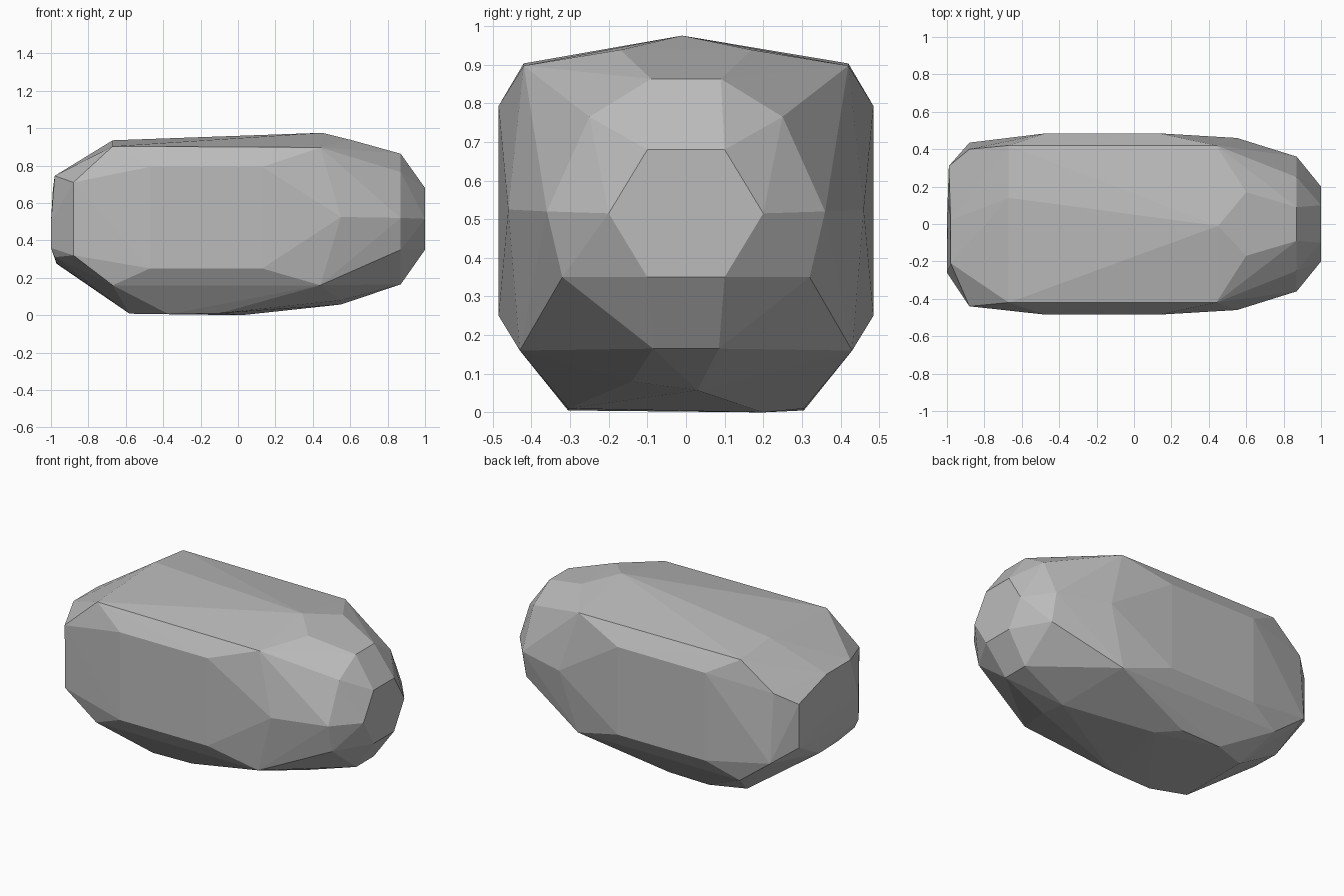
import bpy
import bmesh

# Remove the default cube only
default_cube = bpy.data.objects.get("Cube")
if default_cube:
    bpy.data.objects.remove(default_cube, do_unlink=True)


def make_material(name, colour):
    material = bpy.data.materials.new(name)
    material.use_nodes = True
    material.diffuse_color = colour
    shader = material.node_tree.nodes["Principled BSDF"]
    shader.inputs["Base Color"].default_value = colour
    shader.inputs["Roughness"].default_value = 0.9
    return material


def mirrored(corners):
    """Repeat every corner on the front and the back of the stone."""
    return [(x, side * y, z) for x, y, z in corners for side in (-1, 1)]


def ring(x, outline):
    """Place a mirrored (y, z) outline at one station along the stone."""
    return mirrored([(x, y, z) for y, z in outline])


def hull_object(name, corners, material):
    """Wrap the corners in a faceted convex shell."""
    bm = bmesh.new()
    for corner in corners:
        bm.verts.new(corner)
    result = bmesh.ops.convex_hull(bm, input=bm.verts[:], use_existing_faces=False)
    loose = [v for v in bm.verts if not v.link_faces]
    bmesh.ops.delete(bm, geom=loose, context="VERTS")
    bmesh.ops.recalc_face_normals(bm, faces=bm.faces[:])
    for face in bm.faces:
        face.smooth = False
    mesh = bpy.data.meshes.new(name)
    bm.to_mesh(mesh)
    bm.free()
    mesh.materials.append(material)
    stone = bpy.data.objects.new(name, mesh)
    bpy.context.collection.objects.link(stone)
    return stone


# Rounded end: hexagonal tip and the wider ring behind it
tip = ring(1, [(.1, .35), (.2, .515), (.1, .68)])
shoulder = ring(.87, [(.36, .52), (.32, .35), (.25, .765), (.09, .863), (.085, .165)])
brow = mirrored([(.6, .17, .938), (.55, .46, .525)])

# Long body: upper and lower corners, with flat panels on both sides
body_corners = ring(.44, [(.42, .897), (.43, .16)]) + ring(-.67, [(.42, .903), (.43, .16)])
side_panels = mirrored([(x, .485, z) for x in (-.47, .13) for z in (.25, .793)])
ridge = [(.45, -.01, .975), (-.67, .14, .935)]

# Flat underside, rising towards the rounded end
belly = mirrored([(-.37, .305, .005), (-.1, .305, .01), (-.58, .23, .008)])
belly += [(.02, .2, 0), (.55, .03, .057), (.55, -.14, .08)]

# Blunt end: chamfered corners around a nearly flat face
blunt_corners = ring(-.88, [(.435, .32)]) + [(-.88, -.44, .71), (-.88, .4, .742)]
blunt_face = [
    (-.98, -.21, .745), (-.98, .02, .745), (-.99, .31, .67), (-.99, .31, .4),
    (-1, -.26, .5), (-1, -.26, .36), (-1, .02, .5),
    (-.97, -.1, .28), (-.97, .08, .275), (-.98, -.25, .31),
]

grey_stone = make_material("grey stone", (.5, .5, .5, 1))
hull_object(
    "boulder",
    tip + shoulder + brow + body_corners + side_panels + ridge
    + belly + blunt_corners + blunt_face,
    grey_stone,
)
